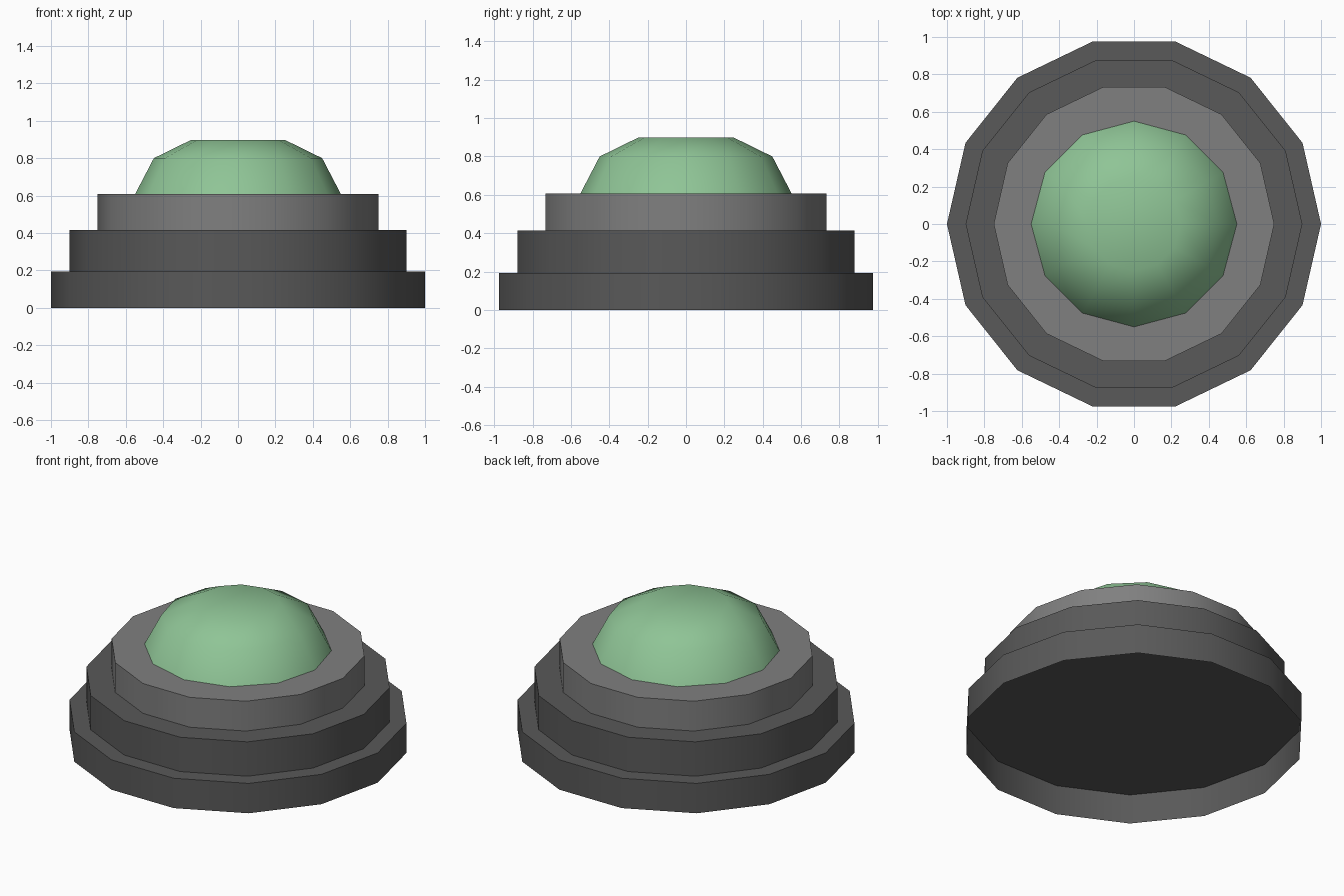
import bpy, bmesh, math

if "Cube" in bpy.data.objects:
    bpy.data.objects.remove(bpy.data.objects["Cube"])


def material(name, color):
    m = bpy.data.materials.new(name)
    m.diffuse_color = (*color, 1)
    m.use_nodes = True
    m.node_tree.nodes["Principled BSDF"].inputs["Base Color"].default_value = m.diffuse_color
    return m


def lathe(name, profile, sides, mat, sharp=30):
    """Stacked (radius, z) rings with a flat top, open underneath."""
    bm = bmesh.new()
    rings = []
    for r, z in profile:
        rings.append([bm.verts.new((r * math.cos(2 * math.pi * i / sides),
                                    r * math.sin(2 * math.pi * i / sides), z))
                      for i in range(sides)])
    bm.faces.new(rings[-1])
    for a, b in zip(rings, rings[1:]):
        for i in range(sides):
            j = (i + 1) % sides
            bm.faces.new((a[i], a[j], b[j], b[i]))
    me = bpy.data.meshes.new(name)
    bm.to_mesh(me)
    bm.free()
    me.materials.append(mat)
    ob = bpy.data.objects.new(name, me)
    bpy.context.collection.objects.link(ob)
    bpy.ops.object.select_all(action='DESELECT')
    ob.select_set(True)
    bpy.context.view_layer.objects.active = ob
    bpy.ops.object.shade_smooth_by_angle(angle=math.radians(sharp))
    return ob


dark = material("dark grey", (0.1, 0.1, 0.1))
grey = material("mid grey", (0.215, 0.215, 0.215))
green = material("soft green", (0.275, 0.555, 0.305))

# Stepped base: two dark tiers and a lighter collar, each an open shell
lathe("base_plate", [(1.0, 0.0), (1.0, 0.193)], 14, dark)
lathe("middle_tier", [(0.9, 0.193), (0.9, 0.415)], 14, dark)
lathe("collar", [(0.75, 0.415), (0.75, 0.608)], 14, grey)

# Domed button cap, smooth all over
lathe("button_dome", [(0.55, 0.608), (0.45, 0.8), (0.25, 0.898)], 12, green, 60)
